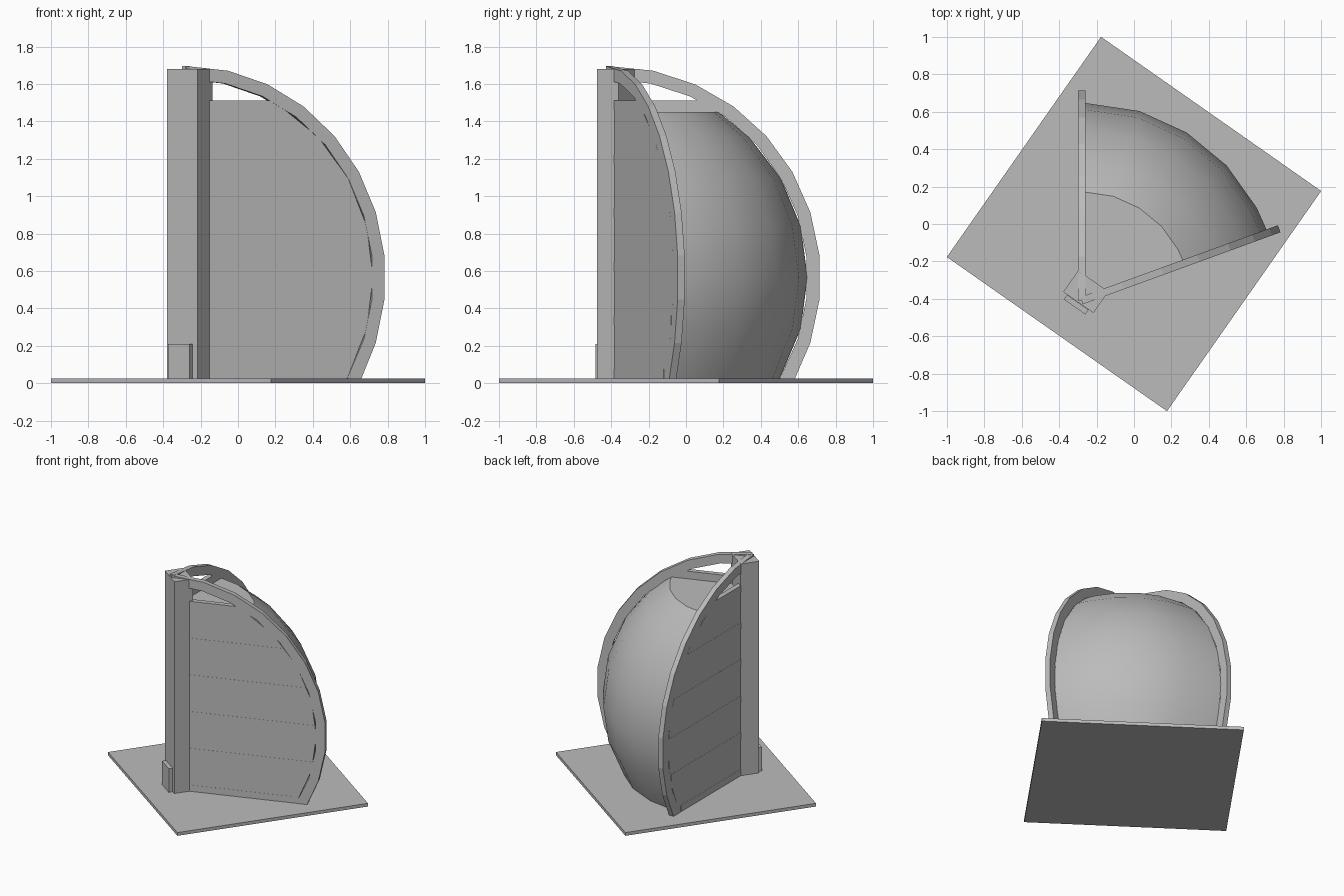
import bpy, bmesh
from math import sin, cos, asin, sqrt, radians, degrees
from mathutils import Matrix, Vector

if "Cube" in bpy.data.objects:
    bpy.data.objects.remove(bpy.data.objects["Cube"])

AXIS = Vector((-0.28, -0.41, 0))   # vertical line where the two walls meet
MID_Z = 0.565                      # height of the dome centre
FLOOR = 0.025
R_DOME, R_RIB = 1.06, 1.13
WALL_TOP, CAP_Z = 1.51, 1.45
WALLS = {"right": 20, "back": 90}  # wall directions in degrees

grey = bpy.data.materials.new("plain_grey")
grey.use_nodes = True
grey.diffuse_color = (0.5, 0.5, 0.5, 1)
grey.node_tree.nodes["Principled BSDF"].inputs["Base Color"].default_value = (0.5, 0.5, 0.5, 1)


def make_object(name, bm):
    bmesh.ops.recalc_face_normals(bm, faces=bm.faces)
    mesh = bpy.data.meshes.new(name)
    bm.to_mesh(mesh)
    bm.free()
    mesh.materials.append(grey)
    obj = bpy.data.objects.new(name, mesh)
    bpy.context.collection.objects.link(obj)
    return obj


def box(name, size, centre, turn):
    bm = bmesh.new()
    bmesh.ops.create_cube(bm, size=1)
    bm.transform(Matrix.Translation(centre) @ Matrix.Rotation(radians(turn), 4, "Z")
                 @ Matrix.Diagonal((*size, 1)))
    return make_object(name, bm)


def upright_slab(name, outline, thickness, turn):
    """Extrude a (distance, height) outline standing on the axis."""
    bm = bmesh.new()
    face = bm.faces.new([bm.verts.new((d, -thickness / 2, z)) for d, z in outline])
    moved = bmesh.ops.extrude_face_region(bm, geom=[face])["geom"]
    bmesh.ops.translate(bm, vec=(0, thickness, 0),
                        verts=[v for v in moved if isinstance(v, bmesh.types.BMVert)])
    bm.transform(Matrix.Translation(AXIS) @ Matrix.Rotation(radians(turn), 4, "Z"))
    return make_object(name, bm)


def arc(radius, z_low, z_high, step):
    """Points down a vertical circle, cut level at both ends."""
    low = degrees(asin(max(-1, (z_low - MID_Z) / radius)))
    high = degrees(asin(min(1, (z_high - MID_Z) / radius)))
    inner = [a for a in range(90, -90, -step) if low + 1 < a < high - 1]
    return [(radius * cos(radians(a)), MID_Z + radius * sin(radians(a)))
            for a in [high] + inner + [low]]


# Square ground plate, turned to face along the middle of the wedge
box("base_plate", (1.437, 1.437, FLOOR), (0, 0, FLOOR / 2), -35)

# Corner post and the small block on its front
post_h = 1.68 - FLOOR
box("corner_post", (0.197, 0.14, post_h), (-0.2575, -0.362, FLOOR + post_h / 2), -35)
box("post_block", (0.14, 0.03, 0.185), (-0.309, -0.431, FLOOR + 0.0925), -35)

# Walls, their level bands and the curved ribs around them
for side, turn in WALLS.items():
    wall = [(0.05, FLOOR), (0.05, WALL_TOP)] + arc(R_DOME, FLOOR, WALL_TOP, 15)
    upright_slab(side + "_wall", wall, 0.036, turn)

    outer = arc(R_RIB, FLOOR, MID_Z + R_RIB, 12)
    inner = arc(R_DOME, FLOOR, MID_Z + R_DOME, 12)
    upright_slab(side + "_rib", outer + inner[::-1], 0.04, turn)

    for i in range(6):
        z = FLOOR + 0.287 * i
        reach = min(sqrt((R_DOME - 0.01) ** 2 - (h - MID_Z) ** 2) for h in (z, z + 0.05))
        band = [(0.06, z), (0.06, z + 0.05), (reach, z + 0.05), (reach, z)]
        upright_slab(f"{side}_band_{i + 1}", band, 0.038, turn)

# Rounded shell between the walls, with a level cap
bm = bmesh.new()
profile = arc(R_DOME, FLOOR, CAP_Z, 15)
columns = []
for a in (20, 28, 43, 58, 73, 90):
    way = Vector((cos(radians(a)), sin(radians(a)), 0))
    columns.append([bm.verts.new(AXIS + way * d + Vector((0, 0, z))) for d, z in profile])
for left, right in zip(columns, columns[1:]):
    for i in range(len(profile) - 1):
        bm.faces.new((left[i], left[i + 1], right[i + 1], right[i]))
hub = bm.verts.new(AXIS + Vector((0, 0, CAP_Z)))
bm.faces.new([hub] + [column[0] for column in columns])
shell = make_object("dome_shell", bm)
bpy.context.view_layer.objects.active = shell
shell.select_set(True)
bpy.ops.object.shade_smooth_by_angle(angle=radians(30))
